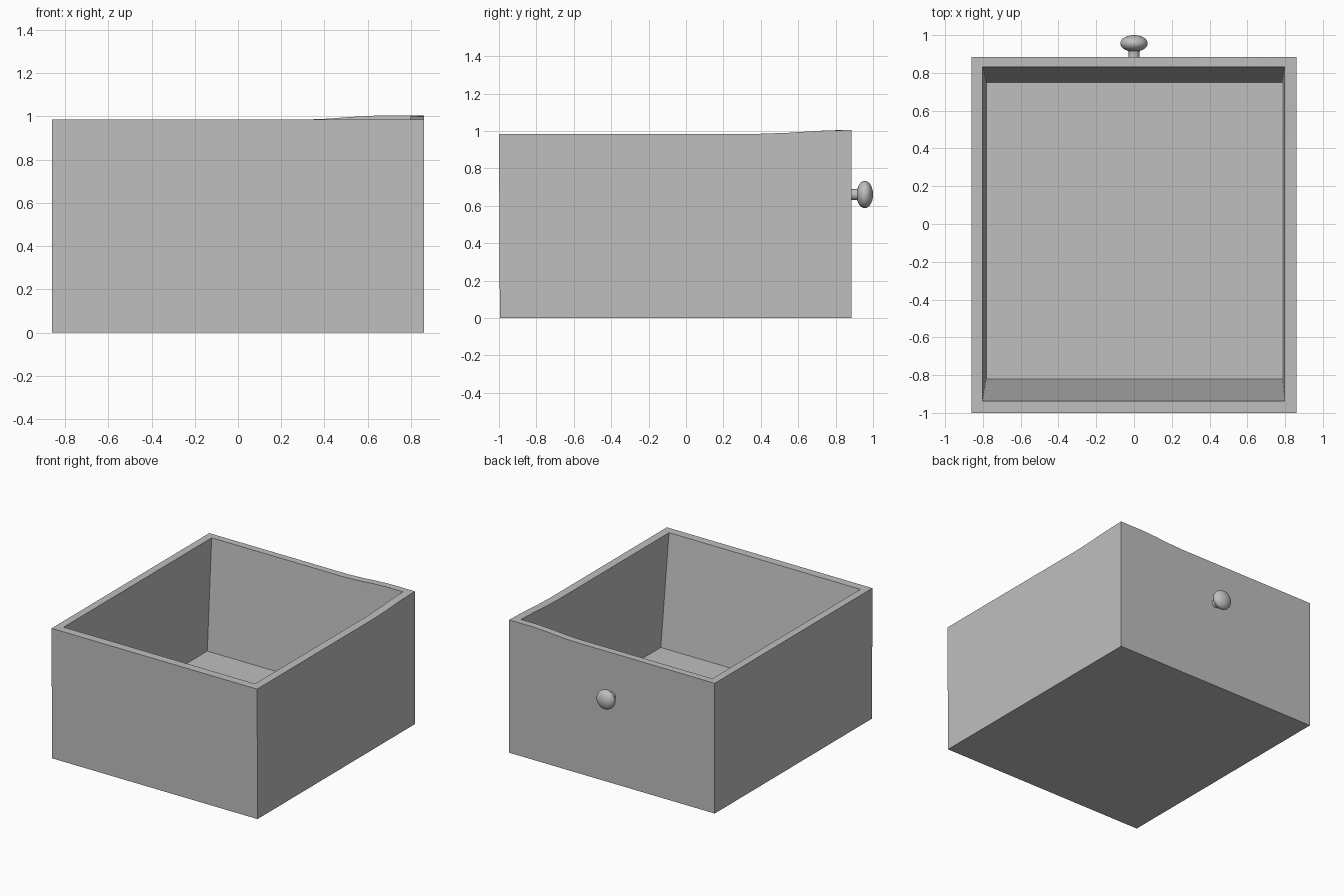
import bpy, bmesh, math
from mathutils import Vector, Matrix

cube = bpy.data.objects.get("Cube")
if cube:
    bpy.data.objects.remove(cube, do_unlink=True)

GREY = (0.52, 0.52, 0.52, 1)
grey = bpy.data.materials.new("plain grey")
grey.use_nodes = True
grey.diffuse_color = GREY
grey.node_tree.nodes["Principled BSDF"].inputs["Base Color"].default_value = GREY


def finish(bm, name, angle):
    """Turn a bmesh into a smooth shaded grey object."""
    bmesh.ops.recalc_face_normals(bm, faces=bm.faces[:])
    mesh = bpy.data.meshes.new(name)
    bm.to_mesh(mesh)
    bm.free()
    mesh.materials.append(grey)
    obj = bpy.data.objects.new(name, mesh)
    bpy.context.collection.objects.link(obj)
    bpy.ops.object.select_all(action="DESELECT")
    obj.select_set(True)
    bpy.context.view_layer.objects.active = obj
    bpy.ops.object.shade_smooth_by_angle(angle=math.radians(angle))
    return obj


def ring(bm, x0, x1, y0, y1, z):
    corners = ((x0, y0), (x1, y0), (x1, y1), (x0, y1))
    return [bm.verts.new((x, y, z)) for x, y in corners]


def smoothstep(a, b, t):
    t = min(max((t - a) / (b - a), 0), 1)
    return t * t * (3 - 2 * t)


# Open box: outer shell, rim, sloping inner walls and raised floor
H = 0.985
bm = bmesh.new()
rings = [ring(bm, -0.86, 0.86, -0.995, 0.885, 0),
         ring(bm, -0.86, 0.86, -1.0, 0.885, H),
         ring(bm, -0.803, 0.798, -0.937, 0.832, H),
         ring(bm, -0.782, 0.785, -0.82, 0.75, 0.165)]
bm.faces.new(rings[0])
bm.faces.new(rings[-1])
for low, high in zip(rings, rings[1:]):
    for i in range(4):
        j = (i + 1) % 4
        bm.faces.new((low[i], low[j], high[j], high[i]))

# Rounded edges
sharp = [e for e in bm.edges if e.calc_face_angle() > 0.5]
bmesh.ops.bevel(bm, geom=sharp, offset=0.018, offset_type="OFFSET",
                segments=3, profile=0.5, affect="EDGES")

# Slight lift of the rim towards one back corner
cuts = [((x, 0, 0), (1, 0, 0)) for x in (0.3, 0.42, 0.54, 0.66)]
cuts += [((0, y, 0), (0, 1, 0)) for y in (0.4, 0.55, 0.7)]
cuts.append(((0, 0, 0.9), (0, 0, 1)))
for point, normal in cuts:
    bmesh.ops.bisect_plane(bm, geom=bm.verts[:] + bm.edges[:] + bm.faces[:],
                           plane_co=point, plane_no=normal)
for v in bm.verts:
    if v.co.z > 0.93:
        v.co.z += 0.02 * smoothstep(0.3, 0.68, v.co.x) * smoothstep(0.4, 0.84, v.co.y)
box = finish(bm, "drawer_box", 35)
weighted = box.modifiers.new("even shading", "WEIGHTED_NORMAL")
weighted.keep_sharp = True

# Knob: turned stem and flattened ball on the back wall
profile = [(0.032, 0.87), (0.029, 0.895), (0.030, 0.912)]
for k in range(13):
    a = math.radians(-65 + k * 155 / 12)
    profile.append((0.073 * math.cos(a), 0.956 + 0.044 * math.sin(a)))
bm = bmesh.new()
verts = [bm.verts.new((r, y, 0.66)) for r, y in profile]
edges = [bm.edges.new(pair) for pair in zip(verts, verts[1:])]
bmesh.ops.spin(bm, geom=verts + edges, cent=(0, 0, 0.66), axis=(0, 1, 0),
               angle=math.tau, steps=32)
bmesh.ops.remove_doubles(bm, verts=bm.verts[:], dist=0.0005)
finish(bm, "knob", 50)
